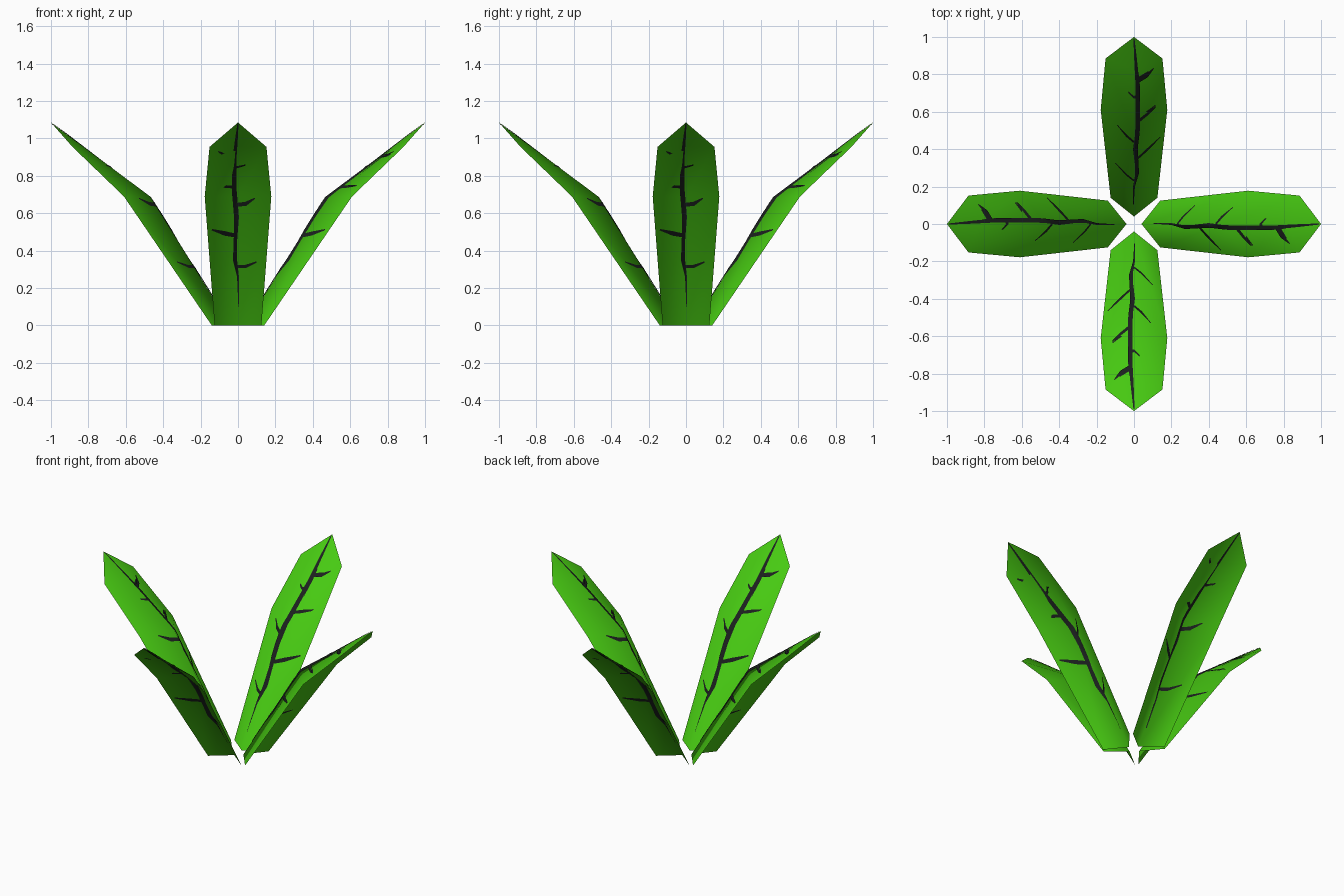
import bpy, math
from mathutils import Vector, Matrix

if "Cube" in bpy.data.objects:
    bpy.data.objects.remove(bpy.data.objects["Cube"])


def material(name, rgb):
    m = bpy.data.materials.new(name)
    m.diffuse_color = (*rgb, 1)
    m.use_nodes = True
    m.node_tree.nodes["Principled BSDF"].inputs["Base Color"].default_value = m.diffuse_color
    return m


GREEN = material("leaf green", (0.063, 0.59, 0.006))
DARK = material("vein dark", (0.011, 0.014, 0.013))

# Leaf profile by height: distance from centre of ridge and rim, half width
RIDGE = [(0, 0.04), (0.69, 0.47), (1.085, 1.0)]
RIM = [(0, 0.14), (0.69, 0.61), (0.955, 0.885), (1.085, 1.0)]
WIDTH = [(0, 0.125), (0.69, 0.178), (0.955, 0.152), (1.085, 0.0)]


def lerp(table, z):
    for (z0, a), (z1, b) in zip(table, table[1:]):
        if z <= z1:
            return a + (b - a) * (z - z0) / (z1 - z0)
    return table[-1][1]


def leaf_point(u, z, off=0.0):
    """Point on the front leaf at sideways position u and height z."""
    z = min(z, 1.085)
    w = lerp(WIDTH, z)
    u = max(-w, min(w, u))
    t = abs(u) / w if w > 1e-5 else 0
    r = lerp(RIDGE, z) * (1 - t) + lerp(RIM, z) * t
    return Vector((u, -(r + off), z))


def add_object(name, verts, faces, mat, turn):
    me = bpy.data.meshes.new(name)
    rot = Matrix.Rotation(turn, 3, 'Z')
    me.from_pydata([rot @ v for v in verts], [], faces)
    me.materials.append(mat)
    me.shade_smooth()
    ob = bpy.data.objects.new(name, me)
    bpy.context.collection.objects.link(ob)


# Folded leaf blade: rows of rim, ridge, rim closing in a tip
def leaf_blade():
    verts, faces = [], []
    for z in (0, 0.69, 0.955):
        w = lerp(WIDTH, z)
        verts += [leaf_point(u, z) for u in (-w, 0, w)]
    verts.append(leaf_point(0, 1.085))
    for i in (0, 3):
        faces += [(i + k, i + k + 3, i + k + 4, i + k + 1) for k in (0, 1)]
    faces += [(6, 9, 7), (7, 9, 8)]
    return verts, faces


# Vein paths (u, z, half width) as seen on the outside of the front leaf
VEINS = [
    [(0.004, 0.1, 0.002), (0, 0.26, 0.005), (-0.016, 0.35, 0.011), (-0.014, 0.45, 0.009),
     (-0.008, 0.58, 0.013), (-0.02, 0.72, 0.013), (-0.02, 0.88, 0.011), (-0.008, 1.0, 0.007),
     (0, 1.08, 0.003)],
    [(-0.01, 0.315, 0.008), (0.04, 0.315, 0.009), (0.1, 0.34, 0.003)],
    [(-0.01, 0.48, 0.01), (-0.07, 0.492, 0.012), (-0.14, 0.512, 0.004)],
    [(-0.01, 0.645, 0.01), (0.04, 0.65, 0.011), (0.09, 0.68, 0.003)],
    [(-0.02, 0.74, 0.008), (-0.07, 0.743, 0.007), (-0.115, 0.748, 0.003)],
    [(-0.01, 0.845, 0.006), (0.04, 0.858, 0.003)],
    [(-0.02, 0.905, 0.008), (-0.07, 0.91, 0.009), (-0.105, 0.93, 0.003)],
]


# Thin strips just off the leaf, on both sides, bent over the ridge
def vein_strips():
    verts, faces = [], []
    for off in (0.005, -0.005):
        for path in VEINS:
            pts = []
            for a, b in zip(path, path[1:]):
                pts += [Vector(a).lerp(Vector(b), k / 4) for k in range(4)]
            pts.append(Vector(path[-1]))
            start = len(verts)
            for i, p in enumerate(pts):
                d = pts[min(i + 1, len(pts) - 1)] - pts[max(i - 1, 0)]
                n = Vector((-d.y, d.x)).normalized() * p.z
                # middle point sits on the ridge where the strip crosses it
                t = -p.x / n.x if abs(n.x) > 1e-6 and abs(p.x) < abs(n.x) else 0
                verts += [leaf_point(p.x + s * n.x, p.y + s * n.y, off) for s in (-1, t, 1)]
            for i in range(len(pts) - 1):
                for k in (0, 1):
                    q = start + 3 * i + k
                    f = (q, q + 1, q + 4, q + 3)
                    faces.append(f[::-1] if off > 0 else f)
    return verts, faces


for n, side in enumerate(("front", "right", "back", "left")):
    turn = n * math.pi / 2
    add_object(side + "_leaf", *leaf_blade(), GREEN, turn)
    add_object(side + "_leaf_veins", *vein_strips(), DARK, turn)
